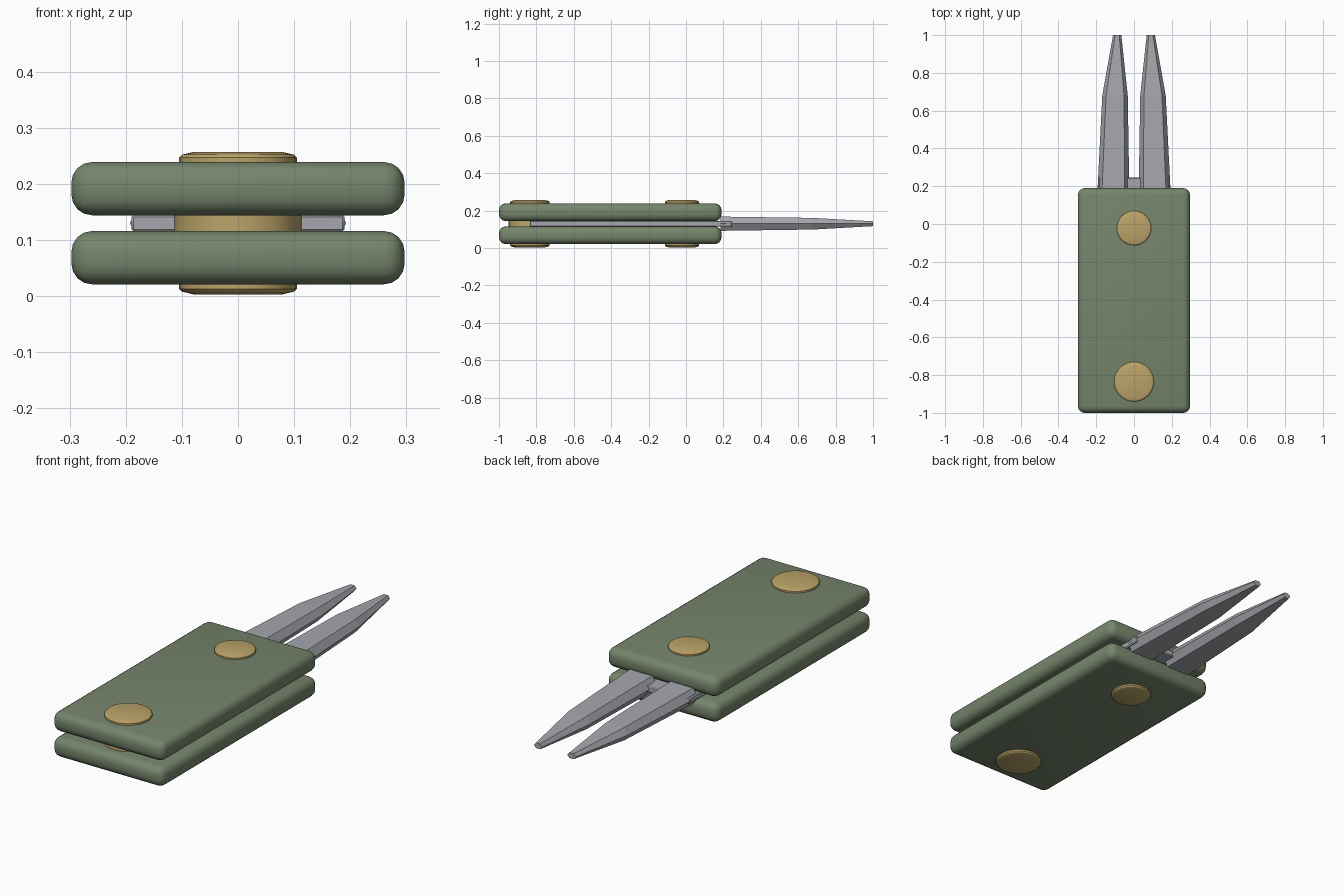
import bpy, bmesh, math

cube = bpy.data.objects.get("Cube")
if cube:
    bpy.data.objects.remove(cube, do_unlink=True)


def material(name, rgb):
    m = bpy.data.materials.new(name)
    m.use_nodes = True
    color = (*rgb, 1)
    m.diffuse_color = color
    m.node_tree.nodes["Principled BSDF"].inputs["Base Color"].default_value = color
    return m


GREEN = material("olive green", (0.18, 0.235, 0.15))
STEEL = material("steel grey", (0.38, 0.39, 0.42))
BRASS = material("brass", (0.50, 0.37, 0.14))
MID = 0.13  # height of the middle plane


def finish(name, bm, mat, smooth=None):
    bmesh.ops.recalc_face_normals(bm, faces=bm.faces)
    mesh = bpy.data.meshes.new(name)
    bm.to_mesh(mesh)
    bm.free()
    mesh.materials.append(mat)
    obj = bpy.data.objects.new(name, mesh)
    bpy.context.collection.objects.link(obj)
    if smooth:
        bpy.ops.object.select_all(action='DESELECT')
        obj.select_set(True)
        bpy.context.view_layer.objects.active = obj
        bpy.ops.object.shade_smooth_by_angle(angle=math.radians(smooth))
    return obj


def box(name, x, y0, y1, z0, z1, mat, bevel, segments):
    bm = bmesh.new()
    bmesh.ops.create_cube(bm, size=1)
    bmesh.ops.scale(bm, vec=(2 * x, y1 - y0, z1 - z0), verts=bm.verts)
    bmesh.ops.translate(bm, vec=(0, (y0 + y1) / 2, (z0 + z1) / 2), verts=bm.verts)
    bmesh.ops.bevel(bm, geom=bm.edges[:], offset=bevel, segments=segments,
                    profile=0.5, affect='EDGES')
    return finish(name, bm, mat, 40)


def loft(name, rings, mat, smooth=None):
    """Skin a closed solid through a list of equal rings of points."""
    bm = bmesh.new()
    loops = [[bm.verts.new(p) for p in ring] for ring in rings]
    n = len(loops[0])
    for a, b in zip(loops, loops[1:]):
        for i in range(n):
            j = (i + 1) % n
            bm.faces.new((a[i], a[j], b[j], b[i]))
    bm.faces.new(loops[0])
    bm.faces.new(loops[-1])
    return finish(name, bm, mat, smooth)


def turned(name, y, profile, mat, sides=32):
    """Round part on a vertical axis, profile given as (radius, z)."""
    angles = [math.tau * i / sides for i in range(sides)]
    rings = [[(r * math.cos(a), y + r * math.sin(a), z) for a in angles]
             for r, z in profile]
    return loft(name, rings, mat, 30)


# Handle scales
box("lower_handle_plate", 0.297, -1, 0.19, 0.021, 0.116, GREEN, 0.037, 4)
box("upper_handle_plate", 0.297, -1, 0.19, 0.144, 0.239, GREEN, 0.037, 4)

# Fork body between the scales
box("fork_body", 0.19, -0.835, 0.245, 0.115, 0.145, STEEL, 0.004, 1)

# Prongs: six-sided section tapering to a blunt tip
# (y, inner x, outer x, half height, ridge inset)
STATIONS = [(0.185, 0.025, 0.193, 0.038, 0.024),
            (0.68, 0.033, 0.168, 0.031, 0.02),
            (1.0, 0.067, 0.111, 0.013, 0.011)]
for side, sx in (("left", 1), ("right", -1)):
    rings = []
    for y, xi, xo, h, d in STATIONS:
        section = [(xi, 0), (xi + d, h), (xo - d, h),
                   (xo, 0), (xo - d, -h), (xi + d, -h)]
        rings.append([(sx * x, y, MID + z) for x, z in section])
    loft(side + "_prong", rings, STEEL)

# Rivets with chamfered, slightly domed heads on both faces
for end, y, r in (("front", -0.835, 0.105), ("back", -0.022, 0.091)):
    half = [(r, 0.095), (r, 0.117), (r * 0.95, 0.122), (r * 0.75, 0.127)]
    turned(end + "_rivet_top", y, [(a, MID + z) for a, z in half], BRASS)
    turned(end + "_rivet_bottom", y, [(a, MID - z) for a, z in half], BRASS)

# Spacer collar around the front rivet
turned("front_spacer", -0.835, [(0.113, 0.108), (0.113, 0.152)], BRASS)
